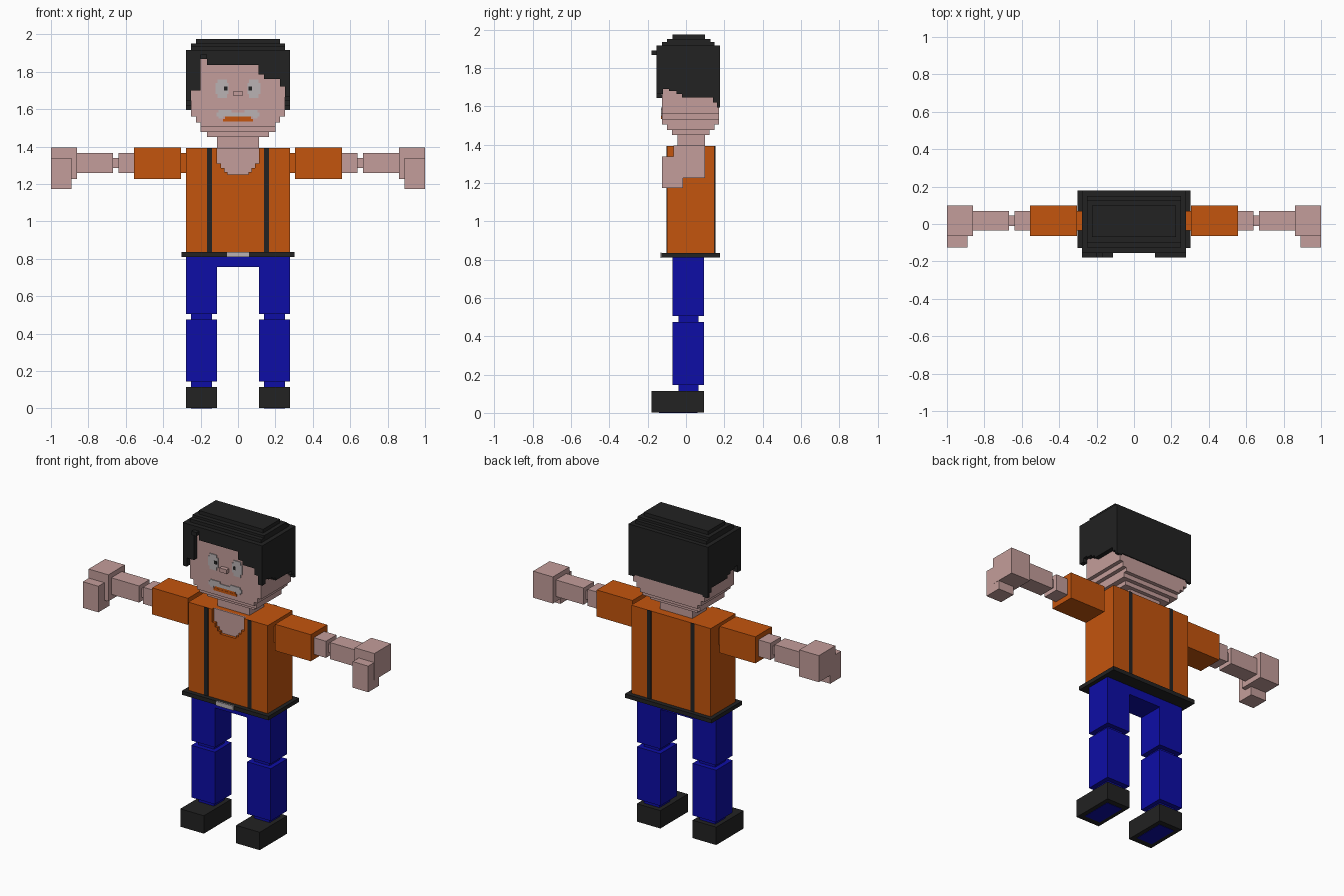
import bpy, bmesh
from mathutils import Matrix, Vector

if "Cube" in bpy.data.objects:
    bpy.data.objects.remove(bpy.data.objects["Cube"], do_unlink=True)


def material(name, rgb):
    m = bpy.data.materials.new(name)
    m.diffuse_color = (*rgb, 1)
    m.use_nodes = True
    m.node_tree.nodes["Principled BSDF"].inputs["Base Color"].default_value = (*rgb, 1)
    return m


skin = material("skin pink", (0.55, 0.34, 0.325))
orange = material("shirt orange", (0.55, 0.089, 0.004))
blue = material("trouser blue", (0.004, 0.004, 0.38))
black = material("soft black", (0.016, 0.016, 0.016))
grey = material("pale grey", (0.49, 0.445, 0.455))


def part(name, mat, boxes):
    """One object from boxes given as (x0, x1, y0, y1, z0, z1)."""
    bm = bmesh.new()
    for x0, x1, y0, y1, z0, z1 in boxes:
        mid = Vector((x0 + x1, y0 + y1, z0 + z1)) / 2
        size = Matrix.Diagonal((abs(x1 - x0), y1 - y0, z1 - z0, 1))
        bmesh.ops.create_cube(bm, size=1, matrix=Matrix.Translation(mid) @ size)
    me = bpy.data.meshes.new(name)
    bm.to_mesh(me)
    bm.free()
    me.materials.append(mat)
    ob = bpy.data.objects.new(name, me)
    bpy.context.collection.objects.link(ob)
    return ob


def pair(name, mat, boxes):
    """The same part on the left (+x) and on the right."""
    part("left_" + name, mat, boxes)
    part("right_" + name, mat, [(-b[0], -b[1], *b[2:]) for b in boxes])


def both(boxes):
    return boxes + [(-b[0], -b[1], *b[2:]) for b in boxes]


# Legs and feet
pair("shoe", black, [(0.113, 0.278, -0.18, 0.095, 0.002, 0.115)])
pair("sole", blue, [(0.14, 0.25, -0.14, 0.06, 0, 0.004)])
pair("ankle", blue, [(0.14, 0.25, -0.04, 0.065, 0.11, 0.15)])
pair("lower_leg", blue, [(0.113, 0.278, -0.07, 0.095, 0.145, 0.475)])
pair("knee", blue, [(0.14, 0.25, -0.04, 0.065, 0.47, 0.51)])
pair("upper_leg", blue, [(0.113, 0.278, -0.07, 0.095, 0.505, 0.812)])
part("pelvis", blue, [(-0.115, 0.115, -0.07, 0.095, 0.755, 0.812)])

# Belt and buckle
part("belt", black, [(-0.303, 0.303, -0.128, 0.178, 0.81, 0.835)])
part("buckle", grey, [(-0.06, 0.06, -0.134, -0.127, 0.809, 0.836)])

# Shirt: solid back, and a front layer with a stepped neckline
neckline = [(1.25, 1.265, 0.055), (1.265, 1.285, 0.072), (1.285, 1.31, 0.09), (1.31, 1.392, 0.112)]
part("shirt", orange,
     [(-0.278, 0.278, -0.075, 0.15, 0.833, 1.392),
      (-0.278, 0.278, -0.1, -0.075, 0.833, 1.25)]
     + both([(w, 0.278, -0.1, -0.075, z0, z1) for z0, z1, w in neckline]))
part("chest_skin", skin, [(-w, w, -0.082, -0.074, z0, z1) for z0, z1, w in neckline])
pair("brace", black, [(0.138, 0.165, -0.103, -0.099, 0.835, 1.393),
                      (0.138, 0.165, 0.149, 0.153, 0.835, 1.393)])

# Arms
pair("shoulder", orange, [(0.27, 0.31, -0.035, 0.07, 1.26, 1.365)])
pair("sleeve", orange, [(0.305, 0.555, -0.065, 0.1, 1.227, 1.395)])
pair("upper_arm", skin, [(0.55, 0.64, -0.035, 0.07, 1.26, 1.365)])
pair("elbow", skin, [(0.635, 0.675, -0.01, 0.045, 1.285, 1.34)])
pair("forearm", skin, [(0.668, 0.865, -0.035, 0.07, 1.26, 1.365)])
pair("hand", skin, [(0.862, 1.0, -0.065, 0.1, 1.227, 1.395)])
pair("thumb", skin, [(0.89, 0.999, -0.125, -0.015, 1.173, 1.338)])

# Neck and stepped head: half width, front, back, bottom, top
part("neck", skin, [(-0.113, 0.113, -0.045, 0.098, 1.38, 1.455)])
layers = [(0.165, -0.072, 0.122, 1.45, 1.477),
          (0.2, -0.1, 0.148, 1.477, 1.505),
          (0.2, -0.125, 0.172, 1.505, 1.528),
          (0.225, -0.125, 0.172, 1.528, 1.56),
          (0.25, -0.125, 0.172, 1.56, 1.9)]
part("head", skin, [(-w, w, f, b, z0, z1) for w, f, b, z0, z1 in layers])

# Hair: crown steps, fringe columns, side columns and back
part("hair_crown", black,
     [(-0.225, 0.225, -0.07, 0.1, 1.95, 1.975),
      (-0.25, 0.25, -0.098, 0.128, 1.935, 1.952),
      (-0.25, 0.25, -0.125, 0.15, 1.915, 1.937),
      (-0.278, 0.278, -0.155, 0.178, 1.89, 1.917)])
fringe = [(-0.278, -0.25, 1.645), (-0.25, -0.2, 1.7), (-0.165, 0.11, 1.835),
          (0.11, 0.14, 1.785), (0.14, 0.225, 1.76), (0.225, 0.25, 1.72),
          (0.25, 0.278, 1.665)]
part("hair_fringe", black,
     [(x0, x1, -0.155, -0.12, z, 1.9) for x0, x1, z in fringe]
     + [(-0.2, -0.165, -0.18, -0.15, 1.868, 1.892)])
sides = [(-0.125, -0.09, 1.69), (-0.09, -0.05, 1.68), (-0.05, -0.02, 1.665),
         (-0.02, 0.14, 1.647), (0.14, 0.162, 1.62), (0.162, 0.178, 1.595)]
pair("hair_side", black, [(0.24, 0.278, y0, y1, z, 1.9) for y0, y1, z in sides])
part("hair_back", black, [(-0.25, 0.25, 0.15, 0.178, 1.605, 1.9)])

# Face
pair("eye", grey, [(0.05, 0.12, -0.13, -0.124, 1.68, 1.74),
                   (0.06, 0.11, -0.13, -0.124, 1.66, 1.758)])
pair("pupil", black, [(0.057, 0.075, -0.133, -0.129, 1.7, 1.72)])
part("nose", skin, [(-0.025, 0.025, -0.15, -0.12, 1.67, 1.696)])
part("upper_lip", grey, [(-0.115, 0.115, -0.13, -0.124, 1.56, 1.583)]
     + both([(0.035, 0.105, -0.13, -0.124, 1.583, 1.595),
             (0.08, 0.105, -0.13, -0.124, 1.55, 1.56)]))
part("mouth", orange, [(-0.07, 0.07, -0.13, -0.124, 1.545, 1.56),
                       (-0.08, 0.08, -0.131, -0.124, 1.533, 1.548)])
